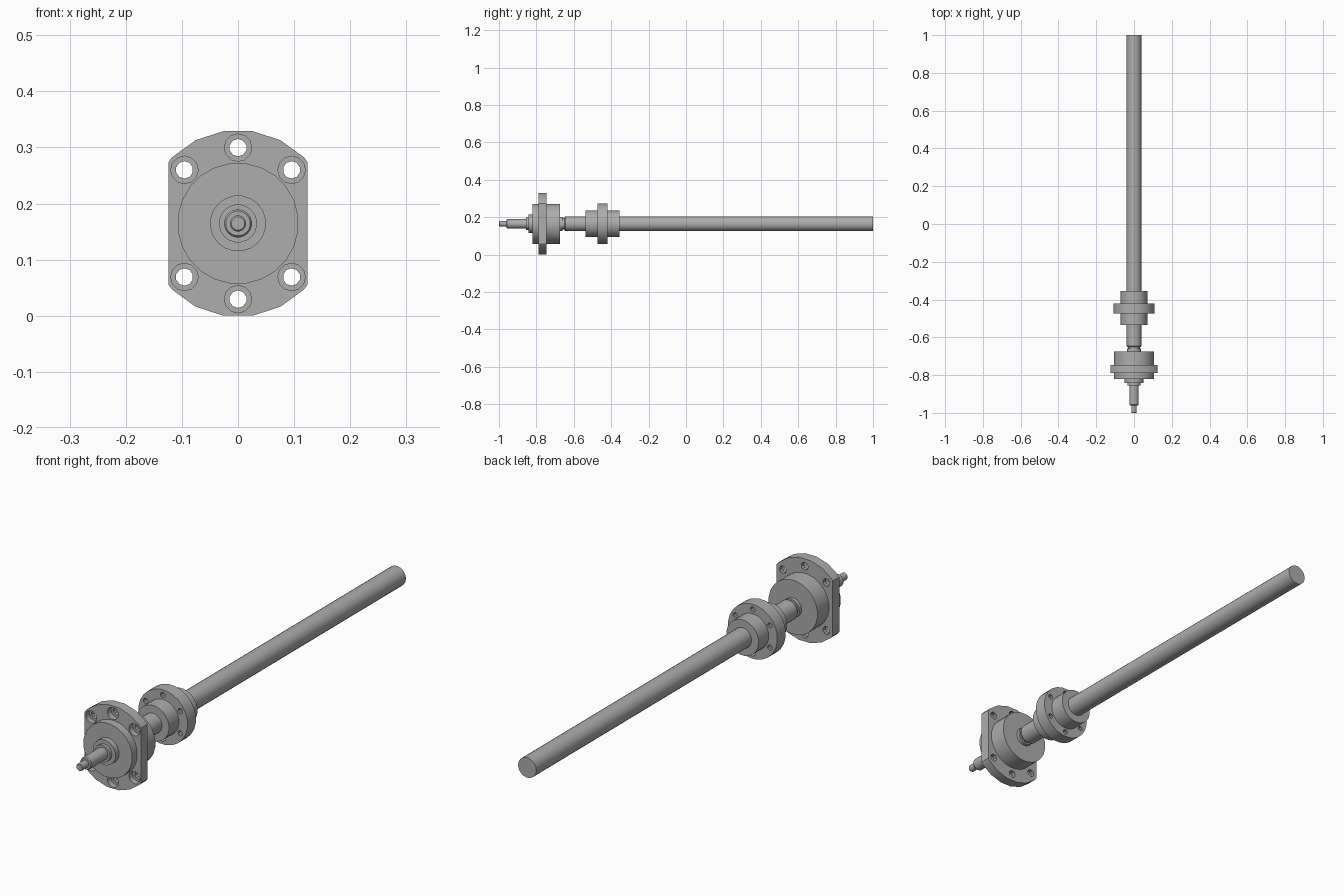
import bpy, bmesh, math
from mathutils import Matrix, Vector

AXIS_Z = 0.1645

cube = bpy.data.objects.get("Cube")
if cube:
    bpy.data.objects.remove(cube, do_unlink=True)

steel = bpy.data.materials.new("machined_steel")
steel.use_nodes = True
GREY = (0.42, 0.42, 0.42, 1)
steel.diffuse_color = GREY
steel.node_tree.nodes["Principled BSDF"].inputs["Base Color"].default_value = GREY


def lathe(name, profile, sides):
    """Turn (y, radius) steps about the screw axis, with closed ends."""
    bm = bmesh.new()
    rings = []
    for y, r in profile:
        angles = [(i + 0.5) * math.tau / sides for i in range(sides)]
        rings.append([bm.verts.new((r * math.cos(a), y, AXIS_Z + r * math.sin(a)))
                      for a in angles])
    for a, b in zip(rings, rings[1:]):
        for i in range(sides):
            j = (i + 1) % sides
            bm.faces.new((a[i], a[j], b[j], b[i]))
    bm.faces.new(rings[0])
    bm.faces.new(rings[-1])
    return finish(name, bm)


def finish(name, bm):
    bmesh.ops.recalc_face_normals(bm, faces=bm.faces)
    mesh = bpy.data.meshes.new(name)
    bm.to_mesh(mesh)
    bm.free()
    mesh.materials.append(steel)
    obj = bpy.data.objects.new(name, mesh)
    bpy.context.collection.objects.link(obj)
    return obj


def smooth(obj):
    bpy.ops.object.select_all(action='DESELECT')
    obj.select_set(True)
    bpy.context.view_layer.objects.active = obj
    bpy.ops.object.shade_smooth_by_angle(angle=math.radians(35))


def drill(obj, name, angles, pitch, radius, y0, y1, sides):
    """Cut a ring of round holes running along y."""
    bm = bmesh.new()
    for deg in angles:
        a = math.radians(deg)
        centre = Vector((pitch * math.cos(a), (y0 + y1) / 2,
                         AXIS_Z + pitch * math.sin(a)))
        bmesh.ops.create_cone(
            bm, cap_ends=True, segments=sides, radius1=radius, radius2=radius,
            depth=y1 - y0,
            matrix=Matrix.Translation(centre) @ Matrix.Rotation(math.pi / 2, 4, 'X'))
    cutter = finish(name, bm)
    mod = obj.modifiers.new(name, 'BOOLEAN')
    mod.operation = 'DIFFERENCE'
    mod.solver = 'EXACT'
    mod.object = cutter
    bpy.context.view_layer.update()
    bpy.ops.object.select_all(action='DESELECT')
    bpy.context.view_layer.objects.active = obj
    obj.select_set(True)
    bpy.ops.object.modifier_apply(modifier=name)
    bpy.data.objects.remove(cutter, do_unlink=True)


# Screw shaft, with stepped journal at the front
screw = lathe("screw_shaft", [(-0.65, 0.036), (-0.645, 0.04), (1, 0.04)], 24)
neck = lathe("shaft_neck", [(-0.68, 0.031), (-0.64, 0.031)], 20)
journal = lathe("drive_journal", [(-0.96, 0.022), (-0.956, 0.025), (-0.84, 0.025)], 20)
tip = lathe("journal_tip", [(-1, 0.012), (-0.997, 0.0145), (-0.95, 0.0145)], 16)

# Support bearing housing and its locking collars
housing = lathe("bearing_housing", [(-0.82, 0.108), (-0.674, 0.108)], 24)
lock_nut = lathe("lock_nut", [(-0.842, 0.05), (-0.81, 0.05)], 20)
front_collar = lathe("front_collar", [(-0.855, 0.034), (-0.835, 0.034)], 20)
rear_collar = lathe("rear_collar", [(-0.68, 0.038), (-0.66, 0.038)], 20)

# Mounting flange with two flat sides and counterbored bolt holes
flange = lathe("mounting_flange", [(-0.788, 0.1665), (-0.747, 0.1665)], 20)
bm = bmesh.new()
bm.from_mesh(flange.data)
for side in (-1, 1):
    cut = bmesh.ops.bisect_plane(bm, geom=bm.verts[:] + bm.edges[:] + bm.faces[:],
                                 plane_co=(side * 0.124, 0, 0), plane_no=(side, 0, 0),
                                 clear_outer=True)
    rim = [e for e in cut["geom_cut"] if isinstance(e, bmesh.types.BMEdge)]
    bmesh.ops.edgeloop_fill(bm, edges=rim)
bmesh.ops.recalc_face_normals(bm, faces=bm.faces)
bm.to_mesh(flange.data)
bm.free()
bolts = (45, 90, 135, 225, 270, 315)
drill(flange, "bolt_holes", bolts, 0.135, 0.0155, -0.85, -0.7, 10)
drill(flange, "counterbores", bolts, 0.135, 0.0245, -0.85, -0.765, 12)

# Ball nut with a round drilled flange
nut_body = lathe("nut_body", [(-0.536, 0.071), (-0.356, 0.071)], 24)
nut_flange = lathe("nut_flange", [(-0.473, 0.109), (-0.42, 0.109)], 24)
drill(nut_flange, "nut_holes", range(30, 390, 60), 0.088, 0.0105, -0.6, -0.3, 10)

for part in (screw, neck, journal, tip, housing, lock_nut, front_collar,
             rear_collar, flange, nut_body, nut_flange):
    smooth(part)
